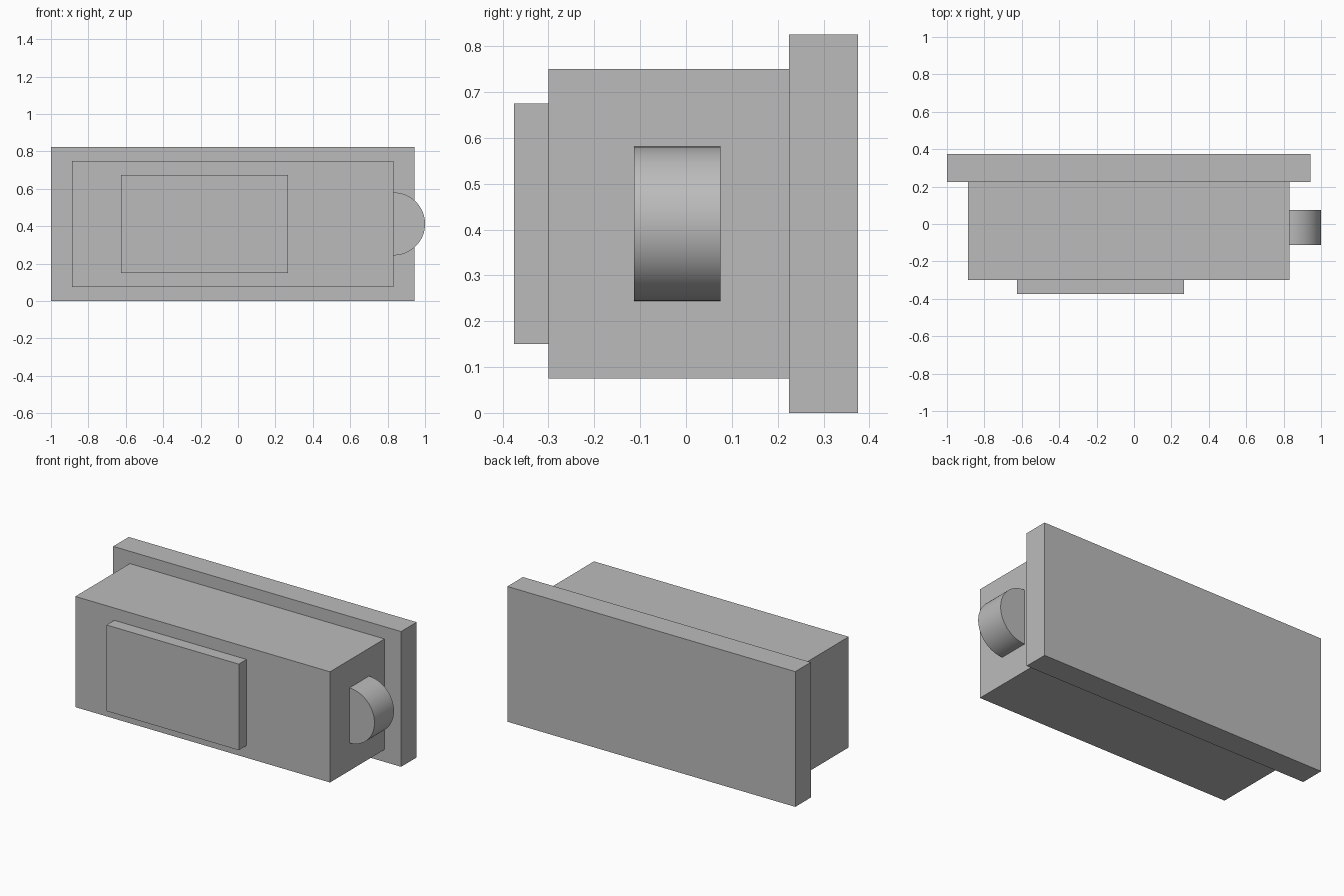
import bpy
import math

if "Cube" in bpy.data.objects:
    bpy.data.objects.remove(bpy.data.objects["Cube"], do_unlink=True)

# Single plain grey material
grey = bpy.data.materials.new("plain grey")
grey.use_nodes = True
GREY = (0.5, 0.5, 0.5, 1)
grey.diffuse_color = GREY
grey.node_tree.nodes["Principled BSDF"].inputs["Base Color"].default_value = GREY


def box(name, x, y, z):
    """Box spanning the given (low, high) ranges."""
    spans = (x, y, z)
    bpy.ops.mesh.primitive_cube_add(size=1, location=[(a + b) / 2 for a, b in spans])
    ob = bpy.context.object
    ob.name = name
    ob.scale = [b - a for a, b in spans]
    bpy.ops.object.transform_apply(location=False, rotation=False, scale=True)
    ob.data.materials.append(grey)
    return ob


# Stepped housing: wide back plate, main body, raised front panel
box("back_plate", (-1, 0.943), (0.225, 0.375), (0, 0.825))
box("main_body", (-0.888, 0.831), (-0.3, 0.225), (0.075, 0.75))
box("front_panel", (-0.625, 0.268), (-0.375, -0.3), (0.15, 0.675))

# Round knob, half sunk into the side of the body
bpy.ops.mesh.primitive_cylinder_add(
    vertices=96, radius=0.168, depth=0.188,
    location=(0.832, -0.019, 0.4125), rotation=(math.pi / 2, 0, 0))
knob = bpy.context.object
knob.name = "side_knob"
knob.data.materials.append(grey)
bpy.ops.object.shade_smooth_by_angle(angle=math.radians(30))
